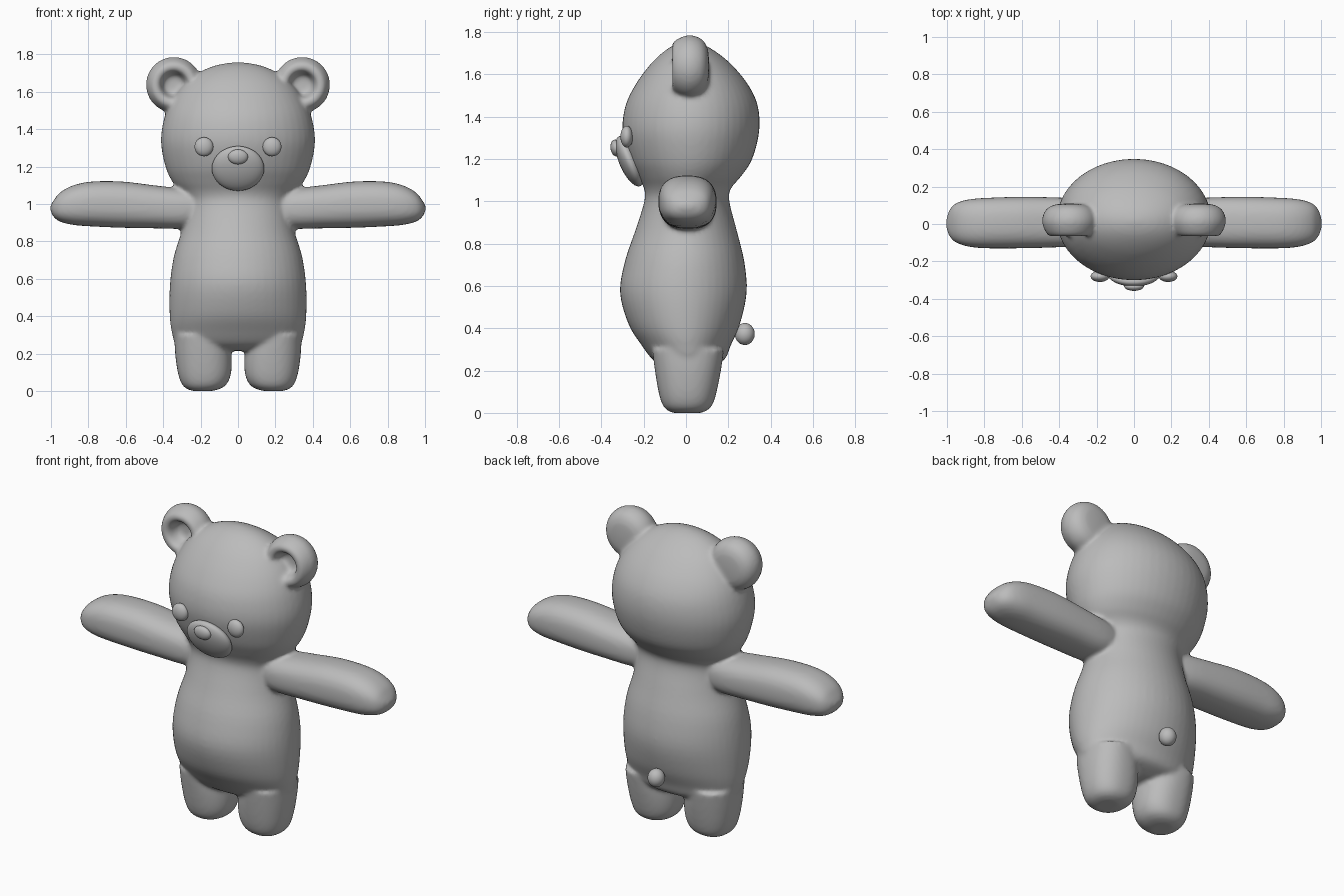
import bpy, bmesh, math
from mathutils import Vector, Matrix

if "Cube" in bpy.data.objects:
    bpy.data.objects.remove(bpy.data.objects["Cube"])

grey = bpy.data.materials.new("soft grey")
grey.diffuse_color = (0.5, 0.5, 0.5, 1)
grey.use_nodes = True
grey.node_tree.nodes["Principled BSDF"].inputs["Base Color"].default_value = grey.diffuse_color


def finish(name, bm):
    bmesh.ops.recalc_face_normals(bm, faces=bm.faces)
    me = bpy.data.meshes.new(name)
    bm.to_mesh(me)
    bm.free()
    me.materials.append(grey)
    me.polygons.foreach_set("use_smooth", [True] * len(me.polygons))
    ob = bpy.data.objects.new(name, me)
    bpy.context.collection.objects.link(ob)
    return ob


def refine(rows, steps=4):
    """Catmull-Rom refinement of a list of profile rows."""
    rows = [Vector(r) for r in rows]
    out = []
    for i in range(len(rows) - 1):
        a, b, c, d = rows[max(i - 1, 0)], rows[i], rows[i + 1], rows[min(i + 2, len(rows) - 1)]
        for s in range(steps):
            t = s / steps
            out.append(0.5 * (2 * b + (c - a) * t + (2 * a - 5 * b + 4 * c - d) * t * t
                              + (3 * b - a - 3 * c + d) * t ** 3))
    return out + [rows[-1]]


def loft(bm, rows, place, power=2.0, n=48):
    """Skin superellipse rings; row = (along, u0, u1, v0, v1)."""
    rings = []
    for w, u0, u1, v0, v1 in refine(rows):
        ring = []
        for k in range(n):
            c, s = math.cos(k * math.tau / n), math.sin(k * math.tau / n)
            u = (u0 + u1) / 2 + (u1 - u0) / 2 * math.copysign(abs(c) ** (2 / power), c)
            v = (v0 + v1) / 2 + (v1 - v0) / 2 * math.copysign(abs(s) ** (2 / power), s)
            ring.append(bm.verts.new(place(w, u, v)))
        rings.append(ring)
    for a, b in zip(rings, rings[1:]):
        for k in range(n):
            bm.faces.new((a[k], a[(k + 1) % n], b[(k + 1) % n], b[k]))
    bm.faces.new(rings[0])
    bm.faces.new(rings[-1])


def upright(w, u, v):
    return (u, v, w)


bm = bmesh.new()

# Torso and head: height, half width, front y, back y
trunk = [(0.215, 0.19, -0.09, 0.10), (0.25, 0.325, -0.155, 0.18), (0.32, 0.355, -0.21, 0.212),
         (0.42, 0.366, -0.272, 0.255), (0.57, 0.364, -0.312, 0.287), (0.72, 0.343, -0.288, 0.275),
         (0.87, 0.298, -0.237, 0.238), (1.0, 0.28, -0.197, 0.205), (1.06, 0.305, -0.198, 0.212),
         (1.12, 0.352, -0.228, 0.262), (1.2, 0.388, -0.268, 0.313), (1.33, 0.412, -0.300, 0.346),
         (1.45, 0.397, -0.287, 0.340), (1.55, 0.358, -0.240, 0.295), (1.64, 0.292, -0.175, 0.222),
         (1.70, 0.215, -0.115, 0.152), (1.74, 0.122, -0.055, 0.085), (1.757, 0.03, 0.0, 0.03)]
loft(bm, [(z, -r, r, f, b) for z, r, f, b in trunk], upright)

# Legs: height, inner x, outer x, front y, back y
leg = [(0.0, 0.14, 0.24, -0.06, 0.07), (0.012, 0.095, 0.275, -0.088, 0.1),
       (0.04, 0.058, 0.302, -0.112, 0.126), (0.1, 0.036, 0.322, -0.13, 0.145),
       (0.2, 0.036, 0.336, -0.147, 0.165), (0.3, 0.06, 0.34, -0.16, 0.18)]
# Arms: distance from centre, front y, back y, low z, high z
arm = [(0.18, -0.10, 0.115, 0.885, 1.07), (0.3, -0.118, 0.135, 0.868, 1.083),
       (0.45, -0.126, 0.143, 0.87, 1.1), (0.62, -0.13, 0.145, 0.873, 1.12),
       (0.78, -0.13, 0.14, 0.88, 1.12), (0.88, -0.122, 0.132, 0.888, 1.1),
       (0.95, -0.1, 0.112, 0.905, 1.063), (0.985, -0.068, 0.078, 0.93, 1.02),
       (1.003, -0.025, 0.03, 0.965, 0.99)]
# Ear cross-section: radius, y (hollow at the front, domed at the back)
ear = [(0.0, 0.01), (0.045, 0.008), (0.062, -0.02), (0.075, -0.052), (0.098, -0.068),
       (0.125, -0.05), (0.147, 0.0), (0.146, 0.04), (0.125, 0.08), (0.08, 0.104), (0.0, 0.11)]
for side in (-1, 1):
    loft(bm, [(z, side * a, side * b, f, k) for z, a, b, f, k in leg], upright, 2.3)
    loft(bm, arm, lambda w, u, v: (side * w, u, v), 2.5)
    vs = [bm.verts.new((side * 0.343 + r, y, 1.637)) for r, y in refine(ear, 3)]
    es = [bm.edges.new(p) for p in zip(vs, vs[1:])]
    spun = bmesh.ops.spin(bm, geom=vs + es, cent=(side * 0.343, 0, 1.637), axis=(0, 1, 0),
                          angle=math.tau, steps=40, use_duplicate=False)
bmesh.ops.remove_doubles(bm, verts=bm.verts, dist=0.0004)

# Fuse into one soft skin
body = finish("body", bm)
fuse = body.modifiers.new("fuse", 'REMESH')
fuse.mode = 'VOXEL'
fuse.voxel_size = 0.0115
fuse.use_smooth_shade = True
soft = body.modifiers.new("soften", 'SMOOTH')
soft.factor = 0.5
soft.iterations = 7


def blob(name, at, size, tilt=0.0):
    b = bmesh.new()
    bmesh.ops.create_uvsphere(b, u_segments=32, v_segments=20, radius=1.0)
    b.transform(Matrix.Translation(at) @ Matrix.Rotation(tilt, 4, 'X')
                @ Matrix.Diagonal((*size, 1)))
    return finish(name, b)


# Face and tail
blob("muzzle", (0, -0.266, 1.19), (0.14, 0.05, 0.128), math.radians(23))
blob("nose", (0, -0.332, 1.252), (0.053, 0.025, 0.04), math.radians(8))
for side, label in ((-1, "right"), (1, "left")):
    blob(label + "_eye", (side * 0.182, -0.28, 1.306), (0.05, 0.03, 0.051), 0.0)
blob("tail", (0, 0.278, 0.373), (0.047, 0.047, 0.052))
